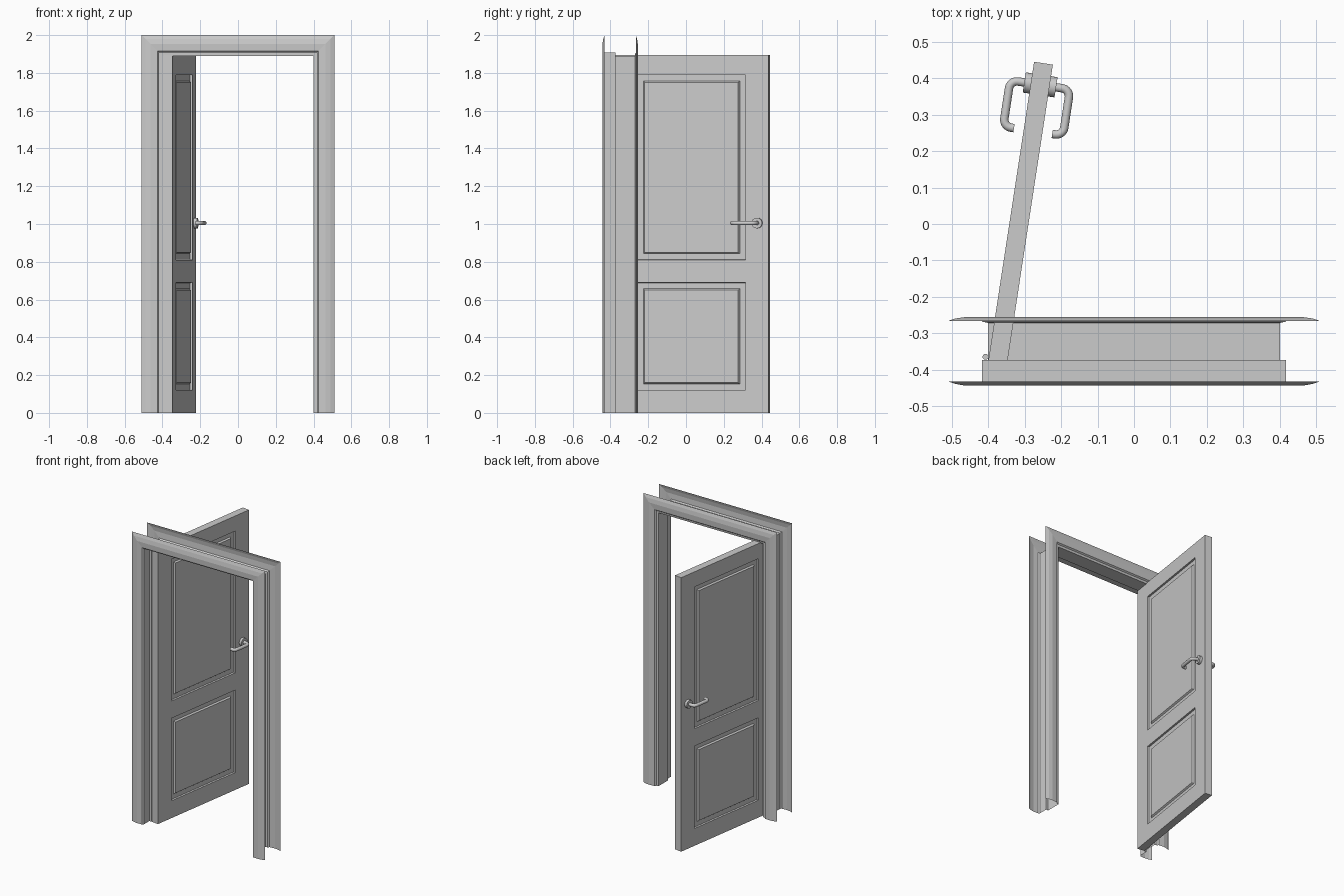
import bpy, bmesh
from math import sin, cos, radians, pi
from mathutils import Matrix, Vector

if "Cube" in bpy.data.objects:
    bpy.data.objects.remove(bpy.data.objects["Cube"])

THICK, LENGTH, HEIGHT = 0.052, 0.826, 1.895
# door space: x across the leaf, y along it from the hinge side, z up
DOOR = Matrix.Translation((-0.373, -0.376, 0)) @ Matrix.Rotation(radians(-8.7), 4, 'Z')


def finish(name, bm, matrix=Matrix(), smooth=False):
    me = bpy.data.meshes.new(name)
    bm.to_mesh(me)
    bm.free()
    ob = bpy.data.objects.new(name, me)
    bpy.context.collection.objects.link(ob)
    ob.matrix_basis = matrix
    if smooth:
        bpy.ops.object.select_all(action='DESELECT')
        ob.select_set(True)
        bpy.context.view_layer.objects.active = ob
        bpy.ops.object.shade_smooth_by_angle(angle=radians(35))
    return ob


def cylinder(name, radius, depth, matrix):
    bm = bmesh.new()
    bmesh.ops.create_cone(bm, cap_ends=True, segments=24, radius1=radius,
                          radius2=radius, depth=depth)
    return finish(name, bm, matrix, True)


# Frame: casing and rebated jamb as one mitred sheet (half width, depth)
profile = [(0.51, -0.431), (0.49, -0.438), (0.462, -0.443), (0.425, -0.441),
           (0.417, -0.433), (0.417, -0.373), (0.40, -0.373), (0.40, -0.271),
           (0.415, -0.268), (0.422, -0.258), (0.462, -0.255), (0.49, -0.259),
           (0.51, -0.266)]
bm = bmesh.new()
rows = []
for s, y in profile:
    top = 1.49 + s
    rows.append([bm.verts.new(p) for p in
                 ((-s, y, 0), (-s, y, top), (s, y, top), (s, y, 0))])
for a, b in zip(rows, rows[1:]):
    for i in range(3):
        bm.faces.new((a[i], b[i], b[i + 1], a[i + 1]))
finish("door_frame", bm)

# Door leaf: sliced box with two raised-field panels on each face
bm = bmesh.new()
bmesh.ops.create_cube(bm, size=1, matrix=Matrix.Translation((0, LENGTH / 2, HEIGHT / 2))
                      @ Matrix.Diagonal((THICK, LENGTH, HEIGHT, 1)))
panels_z = [(0.12, 0.69), (0.81, 1.79)]
u0, u1 = 0.123, 0.703
cuts = [((0, u, 0), (0, 1, 0)) for u in (u0, u1)]
cuts += [((0, 0, z), (0, 0, 1)) for pair in panels_z for z in pair]
for co, no in cuts:
    bmesh.ops.bisect_plane(bm, geom=bm.verts[:] + bm.edges[:] + bm.faces[:],
                           plane_co=co, plane_no=no)
bm.normal_update()
fields = []
for f in bm.faces:
    c = f.calc_center_median()
    if abs(f.normal.x) > 0.9 and u0 < c.y < u1 and any(a < c.z < b for a, b in panels_z):
        fields.append(f)
for thickness, depth in ((0.002, -0.012), (0.044, 0), (0.010, 0.010)):
    bmesh.ops.inset_individual(bm, faces=fields, thickness=thickness, depth=depth)
    bm.normal_update()
finish("door_leaf", bm, DOOR)


# Handle lever path: out from the face, along the leaf, curling back
def arc(cx, cy, r, a0, a1, n=8):
    return [(cx + r * cos(a0 + (a1 - a0) * i / n), cy + r * sin(a0 + (a1 - a0) * i / n))
            for i in range(n + 1)]


reach, bend = 0.057, 0.022
path = [(0, 0)] + arc(reach - bend, -bend, bend, pi / 2, 0)
path += arc(reach - bend, -0.106, bend, 0, -pi / 2) + [(0.027, -0.128)]
radius, sides = 0.0115, 16

for side, label in ((1, "right"), (-1, "left")):
    base = DOOR @ Matrix.Translation((side * THICK / 2, 0.766, 1.005))
    cylinder("handle_rose_" + label, 0.028, 0.036, base @ Matrix.Rotation(pi / 2, 4, 'Y'))
    bm = bmesh.new()
    rings = []
    for i, (x, y) in enumerate(path):
        p, q = path[max(i - 1, 0)], path[min(i + 1, len(path) - 1)]
        t = Vector((q[0] - p[0], q[1] - p[1])).normalized()
        ring = []
        for k in range(sides):
            a = 2 * pi * k / sides
            ring.append(bm.verts.new((side * (x - t.y * radius * cos(a)),
                                      y + t.x * radius * cos(a), radius * sin(a))))
        rings.append(ring)
    for a, b in zip(rings, rings[1:]):
        for k in range(sides):
            m = (k + 1) % sides
            bm.faces.new((a[k], a[m], b[m], b[k]))
    bm.faces.new(rings[0])
    bm.faces.new(rings[-1])
    bmesh.ops.recalc_face_normals(bm, faces=bm.faces)
    finish("handle_lever_" + label, bm, base, True)

# Hinges
for z, label in ((0.215, "lower"), (1.695, "upper")):
    cylinder("hinge_" + label, 0.008, 0.11, Matrix.Translation((-0.407, -0.364, z)))
